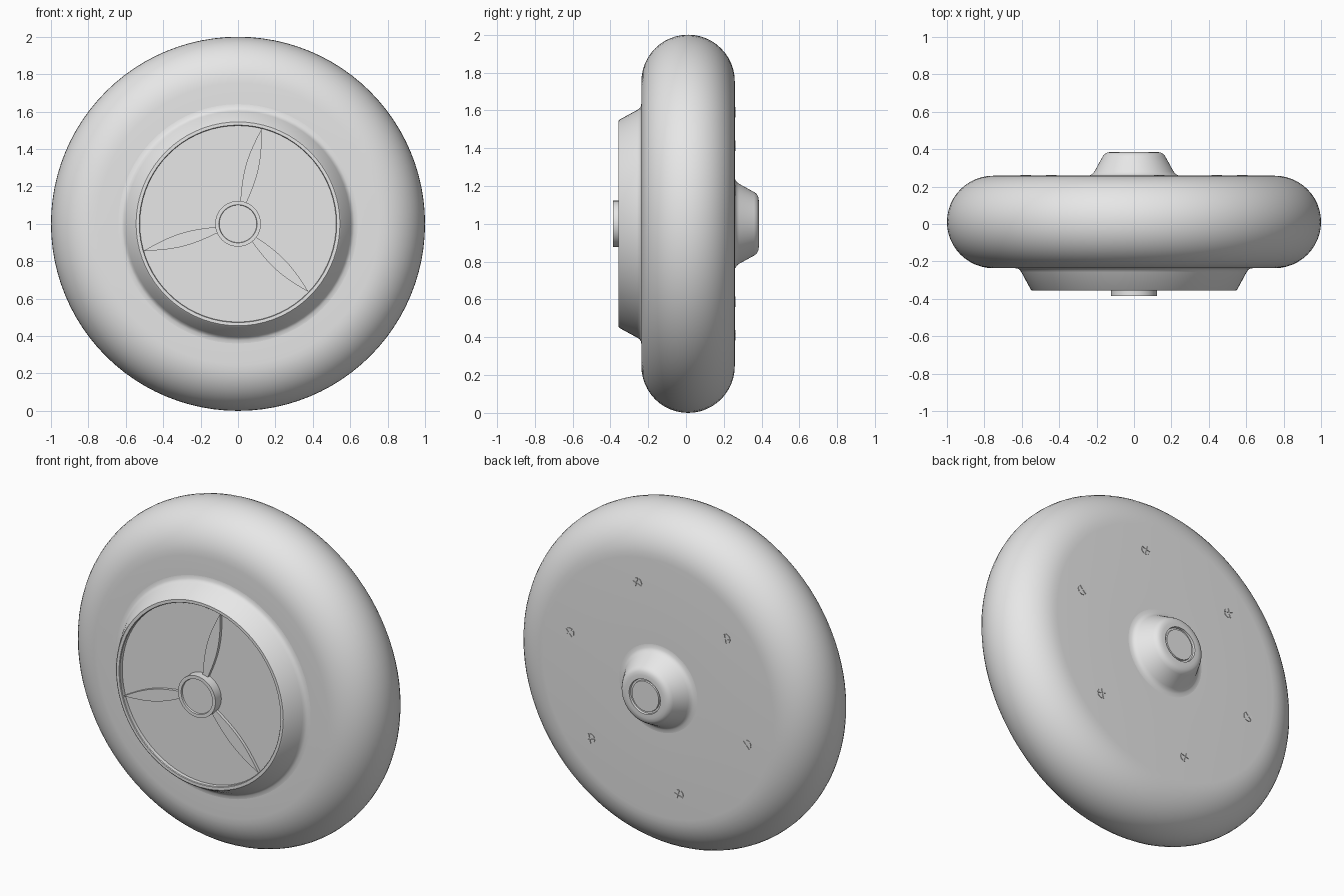
import bpy, bmesh, math
from mathutils import Matrix, Vector

cube = bpy.data.objects.get("Cube")
if cube:
    bpy.data.objects.remove(cube, do_unlink=True)

grey = bpy.data.materials.new("light_grey")
grey.use_nodes = True
COLOUR = (0.8, 0.8, 0.8, 1)
grey.diffuse_color = COLOUR
grey.node_tree.nodes["Principled BSDF"].inputs["Base Color"].default_value = COLOUR
AXLE = Vector((0, 0, 1))


def finish(name, bm, angle=35):
    """Turn a bmesh into a shaded object centred on the axle."""
    bmesh.ops.remove_doubles(bm, verts=bm.verts, dist=1e-5)
    bmesh.ops.recalc_face_normals(bm, faces=bm.faces)
    mesh = bpy.data.meshes.new(name)
    bm.to_mesh(mesh)
    bm.free()
    mesh.materials.append(grey)
    obj = bpy.data.objects.new(name, mesh)
    obj.location = AXLE
    bpy.context.collection.objects.link(obj)
    bpy.ops.object.select_all(action='DESELECT')
    obj.select_set(True)
    bpy.context.view_layer.objects.active = obj
    bpy.ops.object.shade_smooth_by_angle(angle=math.radians(angle))
    return obj


def lathe(name, profile, steps=72):
    """Spin (radius, y) points around the y axis."""
    bm = bmesh.new()
    verts = [bm.verts.new((r, y, 0)) for r, y in profile]
    edges = [bm.edges.new(pair) for pair in zip(verts, verts[1:])]
    bmesh.ops.spin(bm, geom=verts + edges, cent=(0, 0, 0), axis=(0, 1, 0),
                   angle=math.tau, steps=steps, use_merge=True)
    return finish(name, bm)


def prism(bm, outline, y0, y1, matrix):
    """Extrude an (x, z) outline between two depths."""
    face = bm.faces.new([bm.verts.new(matrix @ Vector((x, y0, z))) for x, z in outline])
    new = bmesh.ops.extrude_face_region(bm, geom=[face])["geom"]
    shift = matrix.to_3x3() @ Vector((0, y1 - y0, 0))
    bmesh.ops.translate(bm, vec=shift, verts=[v for v in new if isinstance(v, bmesh.types.BMVert)])


def turn(degrees):
    """Rotate x towards z as seen from the front."""
    return Matrix.Rotation(-math.radians(degrees), 4, 'Y')


# Rounded tyre body with flat sides
FRONT, BACK = -0.236, 0.258
ROUND = (BACK - FRONT) / 2
MID = (BACK + FRONT) / 2
arc = [math.pi * (i / 24 - 0.5) for i in range(25)]
tyre = [(1 - ROUND + ROUND * math.cos(a), MID + ROUND * math.sin(a)) for a in arc]
lathe("tyre_body", [(0, FRONT), (0.6, FRONT)] + tyre + [(0.2, BACK), (0, BACK)], 96)

# Tapered front collar, thin lip and shallow floor
FLOOR = -0.33
lathe("front_collar", [(0.64, FRONT), (0.622, -0.238), (0.61, -0.246), (0.602, -0.258),
                       (0.552, -0.35), (0.545, -0.356), (0.528, -0.356),
                       (0.525, -0.352), (0.525, FLOOR), (0, FLOOR)])

# Front hub with a shallow dished cap
lathe("front_hub", [(0.122, FLOOR), (0.122, -0.385), (0.102, -0.385),
                    (0.1, -0.375), (0, -0.375)])

# Three leaf-shaped spokes
half = [(0.115 + 0.41 * t, 0.016 * (1 - t) + 0.027 * math.sin(math.pi * t))
        for t in [i / 12 for i in range(13)]]
leaf = half + [(x, -z) for x, z in reversed(half[:-1])]
for i in range(3):
    bm = bmesh.new()
    prism(bm, leaf, FLOOR, FLOOR - 0.018, turn(76 + 120 * i))
    finish(f"spoke_{i + 1}", bm)

# Tapered rear boss with rounded shoulder and a recessed axle cap
lathe("rear_boss", [(0.255, BACK), (0.235, 0.26), (0.222, 0.268), (0.212, 0.28),
                    (0.168, 0.36), (0.158, 0.374), (0.143, 0.382), (0.125, 0.385),
                    (0.102, 0.385), (0.1, 0.372), (0.09, 0.372), (0.088, 0.38), (0, 0.38)])

# Six cross-slotted screws on the rear face
quarter = [(0.004, 0.004)] + [(0.028 * math.cos(a), 0.028 * math.sin(a))
                              for a in [math.radians(9 + 12 * i) for i in range(7)]]
for i in range(6):
    bm = bmesh.new()
    place = turn(17 + 60 * i) @ Matrix.Translation((0.605, 0, 0))
    for k in range(4):
        prism(bm, quarter, BACK - 0.002, BACK + 0.004, place @ turn(90 * k + 30))
    finish(f"rear_screw_{i + 1}", bm)
